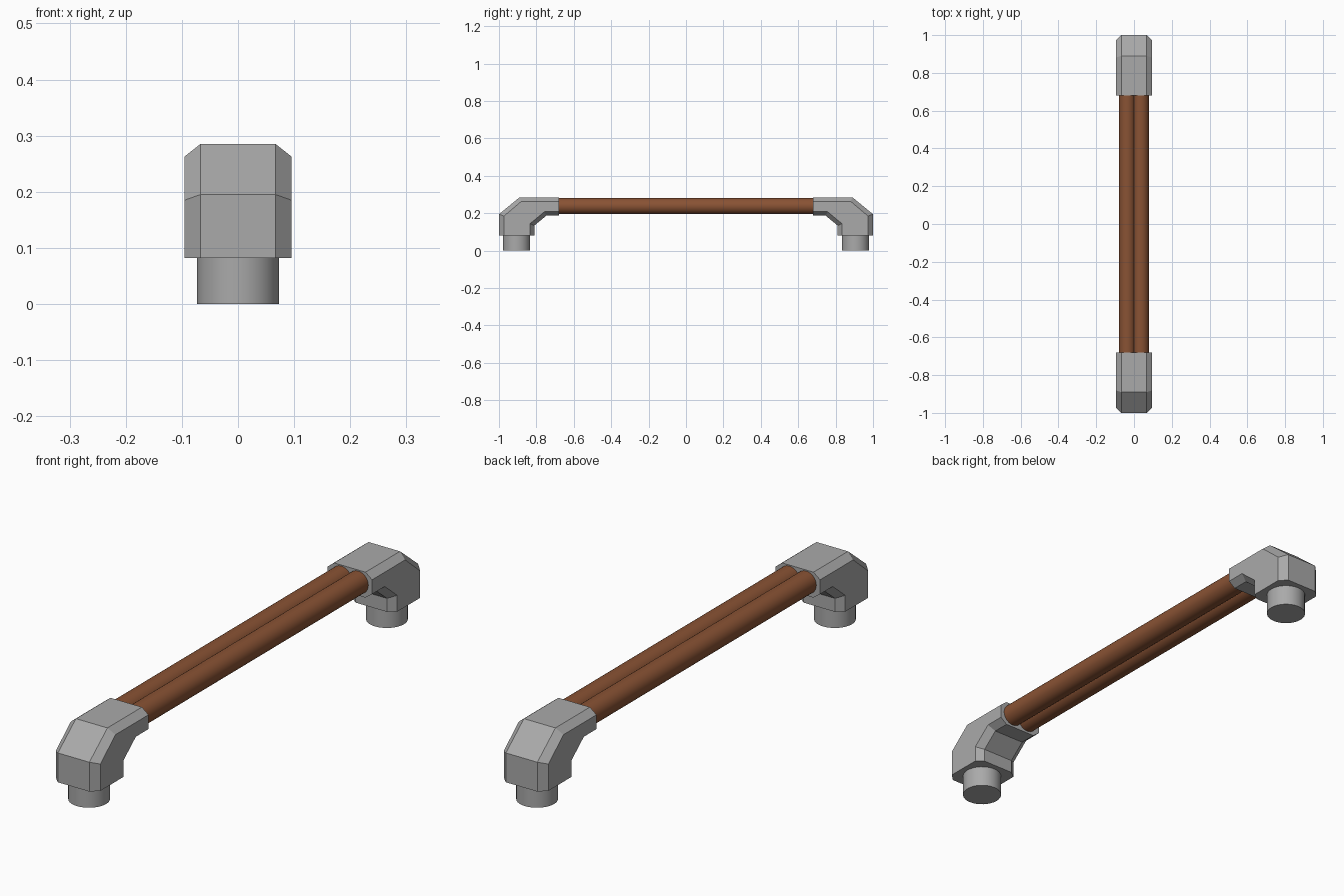
import bpy, bmesh, math
from mathutils import Matrix

if "Cube" in bpy.data.objects:
    bpy.data.objects.remove(bpy.data.objects["Cube"])


def material(name, rgb):
    m = bpy.data.materials.new(name)
    m.diffuse_color = (*rgb, 1)
    m.use_nodes = True
    m.node_tree.nodes["Principled BSDF"].inputs["Base Color"].default_value = m.diffuse_color
    return m


grey = material("grey metal", (0.40, 0.40, 0.40))
brown = material("brown wood", (0.25, 0.085, 0.034))


def finish(name, bm, mat, smooth=False):
    bmesh.ops.recalc_face_normals(bm, faces=bm.faces)
    me = bpy.data.meshes.new(name)
    bm.to_mesh(me)
    bm.free()
    me.materials.append(mat)
    ob = bpy.data.objects.new(name, me)
    bpy.context.collection.objects.link(ob)
    if smooth:
        bpy.ops.object.select_all(action='DESELECT')
        ob.select_set(True)
        bpy.context.view_layer.objects.active = ob
        bpy.ops.object.shade_smooth_by_angle(angle=math.radians(35))
    return ob


def cylinder(name, mat, radius, depth, matrix):
    bm = bmesh.new()
    bmesh.ops.create_cone(bm, cap_ends=True, segments=32, radius1=radius,
                          radius2=radius, depth=depth, matrix=matrix)
    return finish(name, bm, mat, True)


# Elbow side lines (y, z), from the foot to the rail: each sits at a half width
FLAT, WIDE = 0.067, 0.095
LINES = [
    (FLAT, [(1.0, 0.082), (1.0, 0.195), (0.89, 0.285), (0.68, 0.285)]),
    (WIDE, [(0.973, 0.082), (0.973, 0.185), (0.881, 0.263), (0.68, 0.263)]),
    (WIDE, [(0.833, 0.082), (0.833, 0.145), (0.757, 0.208), (0.68, 0.208)]),
    (FLAT, [(0.811, 0.082), (0.811, 0.134), (0.747, 0.187), (0.68, 0.187)]),
]


# Eight-sided elbow swept through four sections
def elbow(name, side):
    bm = bmesh.new()
    rings = []
    for i in range(4):
        right = [(w, *pts[i]) for w, pts in LINES]
        left = [(-x, y, z) for x, y, z in reversed(right)]
        rings.append([bm.verts.new((x, y * side, z)) for x, y, z in right + left])
    for a, b in zip(rings, rings[1:]):
        for k in range(8):
            n = (k + 1) % 8
            bm.faces.new((a[k], a[n], b[n], b[k]))
    bm.faces.new(rings[0])
    bm.faces.new(rings[-1])
    return finish(name, bm, grey)


for side, label in ((-1, "front"), (1, "back")):
    elbow(label + "_elbow", side)
    # Round foot under the elbow
    cylinder(label + "_foot", grey, 0.073, 0.10,
             Matrix.Translation((0, side * 0.906, 0.05)))

# Pair of round rails
for side, label in ((-1, "left"), (1, "right")):
    cylinder(label + "_rail", brown, 0.043, 1.44,
             Matrix.Translation((side * 0.036, 0, 0.238))
             @ Matrix.Rotation(math.pi / 2, 4, 'X'))
